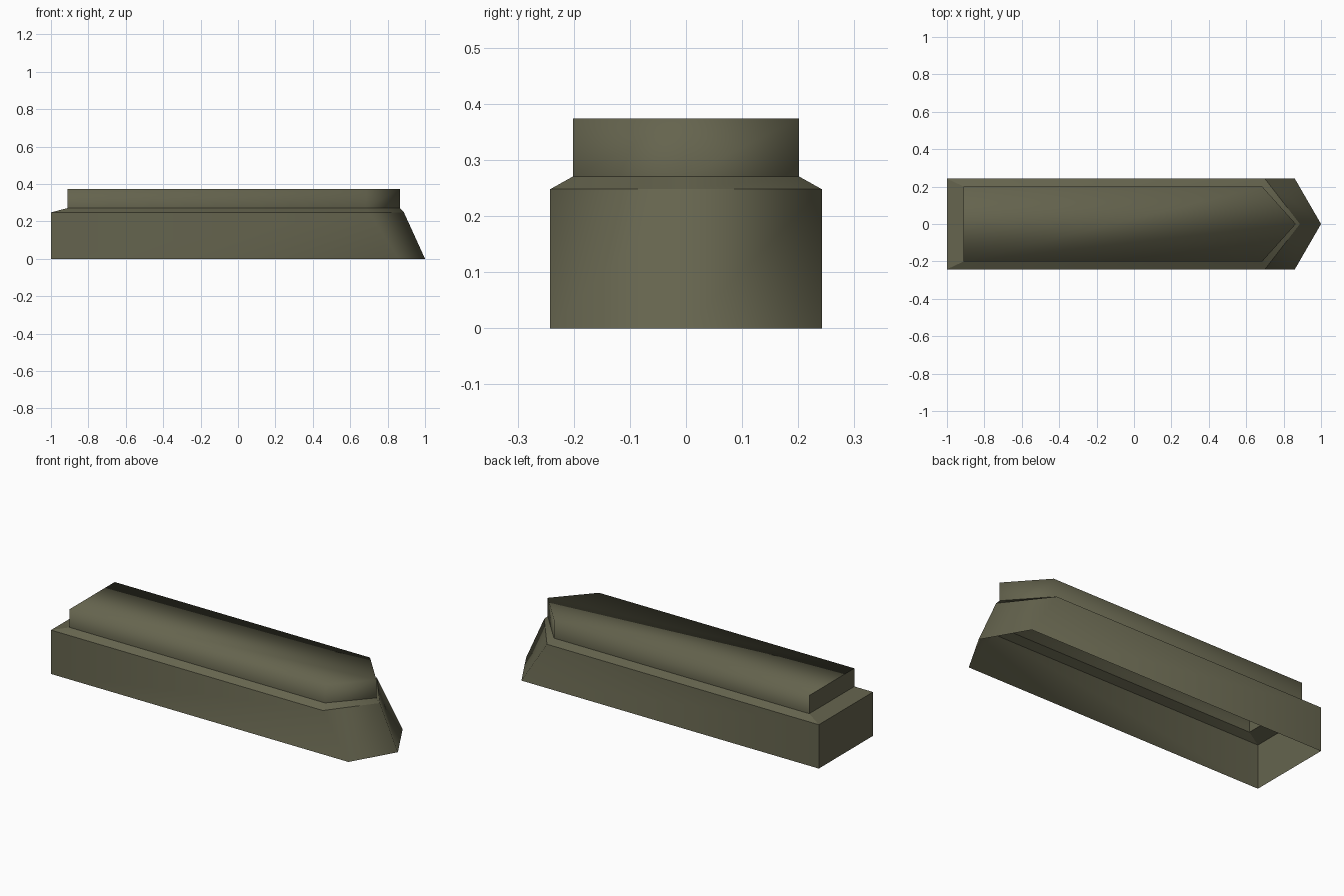
import bpy, bmesh

if "Cube" in bpy.data.objects:
    bpy.data.objects.remove(bpy.data.objects["Cube"])

olive = bpy.data.materials.new("olive_drab")
olive.diffuse_color = (0.13, 0.127, 0.076, 1)
olive.use_nodes = True
olive.node_tree.nodes["Principled BSDF"].inputs["Base Color"].default_value = olive.diffuse_color


def ring(bm, back, half, shoulder, tip, z):
    """Five-sided outline: square back end, pointed nose (counter-clockwise)."""
    pts = [(back, half), (back, -half), (shoulder, -half), (tip, 0), (shoulder, half)]
    return [bm.verts.new((x, y, z)) for x, y in pts]


def build(name, sections, capped):
    """Skin stacked outlines; bottom stays open, top closes if capped."""
    bm = bmesh.new()
    rings = [ring(bm, *s) for s in sections]
    for lo, hi in zip(rings, rings[1:]):
        for i in range(5):
            j = (i + 1) % 5
            bm.faces.new((lo[i], lo[j], hi[j], hi[i]))
    if capped:
        bm.faces.new(rings[-1])
    bm.normal_update()
    for f in bm.faces:
        f.smooth = True
    # the back end is crisp, the sides, nose and roof flow together
    for e in bm.edges:
        if any(f.normal.x < -0.1 and abs(f.normal.y) < 0.01 for f in e.link_faces):
            e.smooth = False
    me = bpy.data.meshes.new(name)
    bm.to_mesh(me)
    bm.free()
    me.materials.append(olive)
    ob = bpy.data.objects.new(name, me)
    bpy.context.collection.objects.link(ob)


# each section: back x, half width, shoulder x, tip x, height
base = (-1.0, 0.242, 0.86, 1.0, 0.0)
rim = (-1.0, 0.242, 0.70, 0.887, 0.248)
ledge = (-0.912, 0.201, 0.685, 0.865, 0.271)
roof = (-0.912, 0.201, 0.685, 0.865, 0.374)

build("lower_hull", [base, rim], False)
build("sloped_ledge", [rim, ledge], False)
build("upper_cover", [ledge, roof], True)
